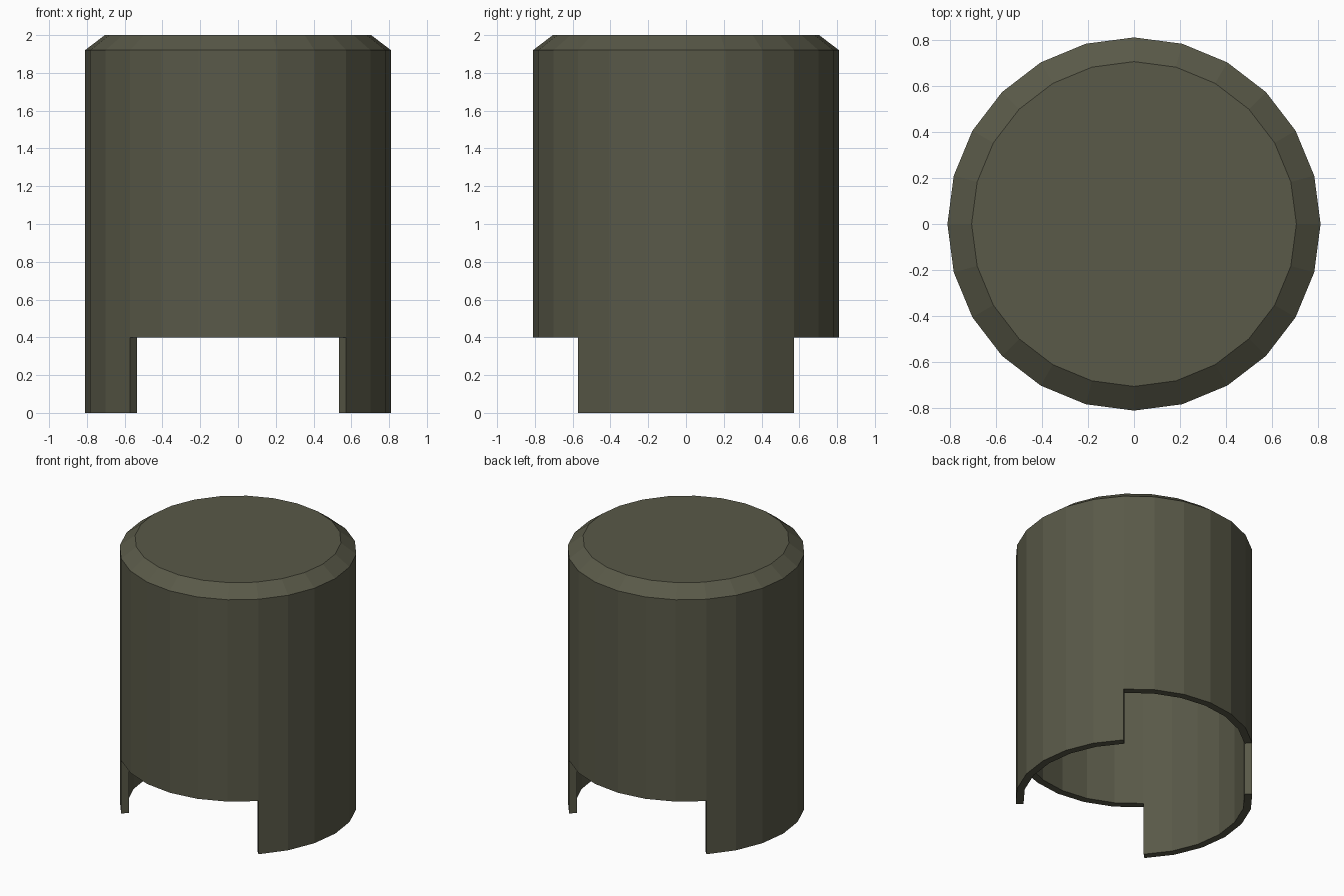
import bpy, bmesh, math

if "Cube" in bpy.data.objects:
    bpy.data.objects.remove(bpy.data.objects["Cube"])

SIDES = 24
R_OUT, R_IN = 0.81, 0.757

mat = bpy.data.materials.new("dark olive")
mat.diffuse_color = (0.10, 0.10, 0.065, 1)
mat.use_nodes = True
mat.node_tree.nodes["Principled BSDF"].inputs["Base Color"].default_value = mat.diffuse_color

bm = bmesh.new()


def ring(r, z):
    return [bm.verts.new((r * math.cos(k * math.tau / SIDES),
                          r * math.sin(k * math.tau / SIDES), z)) for k in range(SIDES)]


def bridge(a, b):
    return [bm.faces.new((a[k], a[(k + 1) % SIDES], b[(k + 1) % SIDES], b[k]))
            for k in range(SIDES)]


# Hollow shell: inner cavity up to the roof, outer wall and bevelled lid
profile = [(0.66, 1.95), (R_IN, 1.89), (R_IN, 0.4),
           (R_OUT, 0.4), (R_OUT, 1.92), (0.705, 2.0)]
rings = [ring(r, z) for r, z in profile]
strips = [bridge(a, b) for a, b in zip(rings, rings[1:])]
bm.faces.new(rings[-1])
bm.faces.new(rings[0][::-1])

# Two curved legs: pull the rim down on the left and right quarters
rim = strips[2]
legs = [f for f in rim
        if abs(f.calc_center_median().x) > abs(f.calc_center_median().y)]
result = bmesh.ops.extrude_face_region(bm, geom=legs)
for v in result["geom"]:
    if isinstance(v, bmesh.types.BMVert):
        v.co.z = 0.0
stale = [f for f in legs if f.is_valid and f.calc_center_median().z > 0.2]
if stale:
    bmesh.ops.delete(bm, geom=stale, context='FACES')

bmesh.ops.recalc_face_normals(bm, faces=bm.faces[:])
mesh = bpy.data.meshes.new("round_cap")
bm.to_mesh(mesh)
bm.free()
mesh.materials.append(mat)
cap = bpy.data.objects.new("round_cap", mesh)
bpy.context.collection.objects.link(cap)
